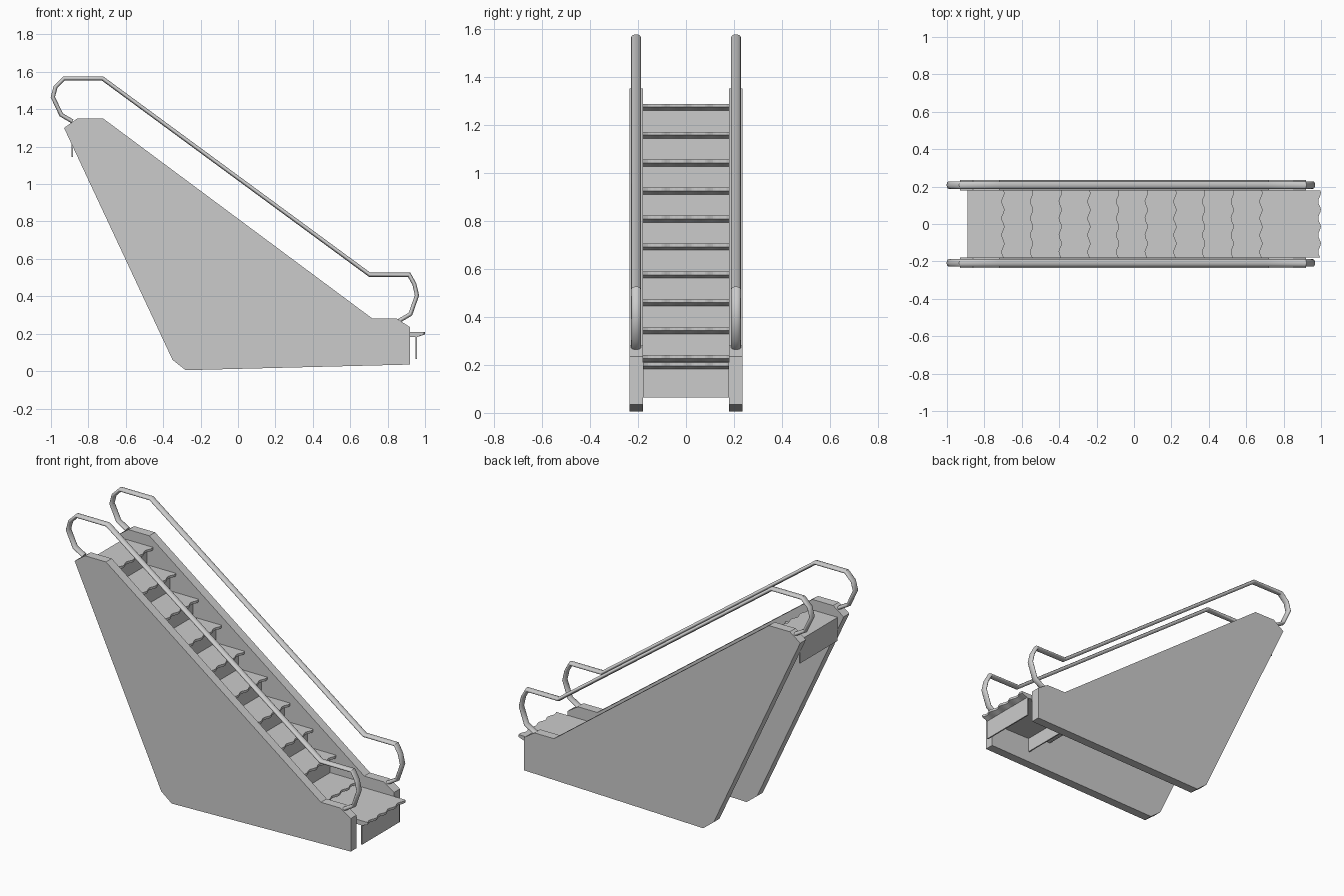
import bpy, bmesh, math
from mathutils import Vector

cube = bpy.data.objects.get("Cube")
if cube:
    bpy.data.objects.remove(cube)

grey = bpy.data.materials.new("light_grey")
grey.use_nodes = True
GREY = (0.6, 0.6, 0.6, 1)
grey.diffuse_color = GREY
grey.node_tree.nodes["Principled BSDF"].inputs["Base Color"].default_value = GREY


def finish(bm, name, smooth=False):
    bmesh.ops.recalc_face_normals(bm, faces=bm.faces)
    mesh = bpy.data.meshes.new(name)
    bm.to_mesh(mesh)
    bm.free()
    mesh.materials.append(grey)
    obj = bpy.data.objects.new(name, mesh)
    bpy.context.collection.objects.link(obj)
    if smooth:
        bpy.ops.object.select_all(action='DESELECT')
        obj.select_set(True)
        bpy.context.view_layer.objects.active = obj
        bpy.ops.object.shade_smooth_by_angle(angle=math.radians(40))
    return obj


def loft(bm, rings):
    """Skin a row of closed rings and cap both ends."""
    rows = [[bm.verts.new(p) for p in ring] for ring in rings]
    n = len(rows[0])
    for a, b in zip(rows, rows[1:]):
        for i in range(n):
            j = (i + 1) % n
            bm.faces.new((a[i], a[j], b[j], b[i]))
    bm.faces.new(rows[0])
    bm.faces.new(rows[-1])


def prism(bm, profile, y0, y1):
    loft(bm, [[(x, y, z) for x, z in profile] for y in (y0, y1)])


# Side panels
PANEL = [(-0.93, 1.30), (-0.86, 1.35), (-0.72, 1.35), (0.72, 0.28), (0.85, 0.28),
         (0.92, 0.235), (0.92, 0.035), (-0.28, 0.005), (-0.35, 0.06)]
# Handrail centre line
RAIL = [(-0.885, 1.335), (-0.945, 1.37), (-0.99, 1.465), (-0.975, 1.52), (-0.93, 1.565),
        (-0.725, 1.565), (0.704, 0.515), (0.915, 0.515), (0.943, 0.465),
        (0.957, 0.405), (0.922, 0.305), (0.86, 0.268)]


def handrail(name, y, half_width=0.02, half_height=0.011, sides=16):
    pts = [Vector(p) for p in RAIL]
    bm = bmesh.new()
    rings = []
    for i, p in enumerate(pts):
        before = (p - pts[i - 1]).normalized() if i else None
        after = (pts[i + 1] - p).normalized() if i < len(pts) - 1 else before
        before = before or after
        tangent = (before + after).normalized()
        miter = Vector((-tangent.y, tangent.x)) / tangent.dot(after)
        ring = []
        for k in range(sides):
            a = math.tau * k / sides
            q = p + miter * half_height * math.sin(a)
            ring.append((q.x, y + half_width * math.cos(a), q.y))
        rings.append(ring)
    loft(bm, rings)
    finish(bm, name, smooth=True)


for side, s in (("left", 1), ("right", -1)):
    bm = bmesh.new()
    prism(bm, PANEL, s * 0.18, s * 0.235)
    finish(bm, side + "_side_panel")
    handrail(side + "_handrail", s * 0.208)

# Steps: wavy tread with a slanted nosing, and a thin riser below it
WIDTH, RISE, RUN = 0.18, 0.1163, 0.1533


def step(name, nose, top, back):
    bm = bmesh.new()
    rings = []
    count = 32
    for i in range(count + 1):
        y = -WIDTH + 2 * WIDTH * i / count
        x = nose + 0.007 * math.cos(4 * math.tau * i / count + 1)
        rings.append([(back, y, top), (x, y, top), (x, y, top - 0.014),
                      (nose - 0.035, y, top - 0.028), (back, y, top - 0.028)])
    loft(bm, rings)
    front = nose - 0.035
    prism(bm, [(front, top - 0.01), (front, top - 0.145),
               (front - 0.008, top - 0.145), (front - 0.008, top - 0.01)], -WIDTH, WIDTH)
    finish(bm, name)


step("bottom_step", 0.992, 0.21, 0.63)
for i in range(10):
    nose = 0.68 - RUN * i
    back = nose - RUN - 0.04 if i < 9 else -0.89
    step(f"step_{i + 1}", nose, 0.24 + RISE * i, back)

# Back plate closing the top landing
bm = bmesh.new()
prism(bm, [(-0.89, 1.286), (-0.89, 1.145), (-0.882, 1.145), (-0.882, 1.286)], -WIDTH, WIDTH)
finish(bm, "landing_back_plate")
